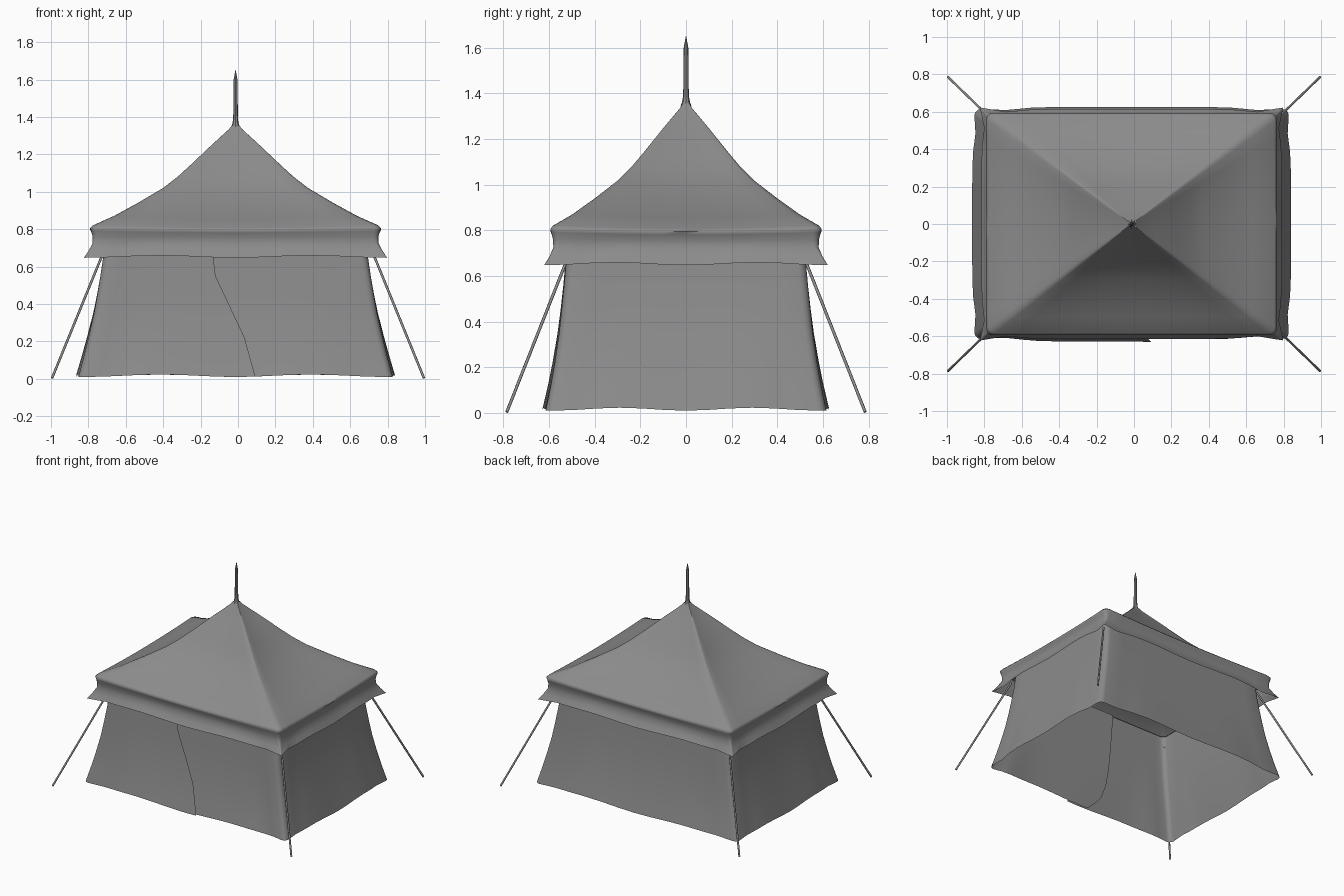
import bpy, bmesh, math
from mathutils import Vector

if "Cube" in bpy.data.objects:
    bpy.data.objects.remove(bpy.data.objects["Cube"])

CX = -0.013          # canvas sits slightly left of the rope centre
N = 12               # segments per side

grey = bpy.data.materials.new("dark_canvas")
grey.diffuse_color = (0.26, 0.26, 0.26, 1)
grey.use_nodes = True
grey.node_tree.nodes["Principled BSDF"].inputs["Base Color"].default_value = grey.diffuse_color


def finish(obj, angle=40):
    obj.data.materials.append(grey)
    bpy.ops.object.select_all(action='DESELECT')
    obj.select_set(True)
    bpy.context.view_layer.objects.active = obj
    bpy.ops.object.shade_smooth_by_angle(angle=math.radians(angle))


def loft(name, rows, closed=True, angle=40):
    bm = bmesh.new()
    vs = [[bm.verts.new(p) for p in row] for row in rows]
    n = len(rows[0])
    for a, b in zip(vs, vs[1:]):
        for i in range(n if closed else n - 1):
            j = (i + 1) % n
            bm.faces.new((a[i], b[i], b[j], a[j]) if rows[0][0][2] > rows[-1][0][2]
                         else (a[i], a[j], b[j], b[i]))
    me = bpy.data.meshes.new(name)
    bm.to_mesh(me)
    bm.free()
    obj = bpy.data.objects.new(name, me)
    bpy.context.collection.objects.link(obj)
    finish(obj, angle)
    return obj


def wave(t, a):
    return a * (1 - math.cos(2 * math.pi * t)) / 2


def belly(t, bulge, dip):
    """Sideways swell of a side, with a fold beside each corner."""
    return bulge * (1 - t ** 4) - dip * math.exp(-((abs(t) - 0.84) / 0.14) ** 2)


def ring(hx, hy, z, r, bulge=0.0, a=0.0, sag=0.0, dip=0.0, front=True):
    """Rounded rectangle from the front right corner anticlockwise."""
    pts = []
    for k, (sx, sy) in enumerate([(1, -1), (1, 1), (-1, 1), (-1, -1)]):
        for i in range(4):
            th = math.radians(-90 + 90 * k + 30 * i)
            pts.append((CX + sx * (hx - r) + r * math.cos(th),
                        sy * (hy - r) + r * math.sin(th), z))
        if k == 3 and not front:
            break
        nx, ny = [(1, 0), (0, 1), (-1, 0), (0, -1)][k]
        for i in range(1, N):
            t = -1 + 2 * i / N
            b = belly(t, bulge, dip)
            pts.append((CX + nx * (hx + b) - ny * t * (hx - r),
                        ny * (hy + b) + nx * t * (hy - r),
                        z + wave(t, a) - sag * (1 - t * t)))
    return pts


def interp(table, z):
    for (z0, v0), (z1, v1) in zip(table, table[1:]):
        if z <= z1:
            return v0 + (v1 - v0) * max(0, (z - z0) / (z1 - z0))
    return table[-1][1]


# Canopy: valance flared at its hem and pinched below the eave ...
canopy = [ring(0.81, 0.622, 0.647, 0.004, -0.008, 0.012, dip=0.018),
          ring(0.785, 0.598, 0.685, 0.010, -0.006, 0.006, dip=0.010),
          ring(0.764, 0.581, 0.725, 0.020, -0.004, 0.002, dip=0.003),
          ring(0.764, 0.583, 0.76, 0.028, -0.003, sag=0.004),
          ring(0.772, 0.590, 0.79, 0.034, -0.002, sag=0.009),
          ring(0.777, 0.594, 0.806, 0.035, sag=0.011)]
# ... running over the eave into a concave roof with softly sagging panels
roof_profile = [(0.820, 0.985, 0.013), (0.87, 0.84, 0.018), (0.94, 0.675, 0.022),
                (1.02, 0.50, 0.022), (1.08, 0.40, 0.02), (1.14, 0.315, 0.015),
                (1.25, 0.165, 0.008), (1.335, 0.045, 0.0), (1.355, 0.026, 0.0)]
canopy += [ring(0.775 * f, 0.592 * f, z, 0.035 * f, sag=s) for z, f, s in roof_profile]
loft("canopy", canopy, angle=75)

# Walls: one open sheet wrapping round to an overlapping front door flap
seam = [(0.0, 0.095), (0.22, 0.035), (0.55, -0.12), (0.65, -0.132), (0.8, -0.135)]
inner = [(0.0, -0.07), (0.08, -0.16), (0.15, -0.21), (0.3, -0.225), (0.8, -0.23)]
half_x = [(0.0, 0.843), (0.17, 0.798), (0.35, 0.757), (0.5, 0.73), (0.65, 0.708), (0.78, 0.695)]
half_y = [(0.0, 0.617), (0.17, 0.582), (0.35, 0.556), (0.5, 0.54), (0.65, 0.526), (0.78, 0.515)]
rows = []
for z in (0.01, 0.06, 0.12, 0.22, 0.35, 0.45, 0.55, 0.65, 0.78):
    hx, hy, r = interp(half_x, z), interp(half_y, z), 0.035
    low = max(0, 1 - z / 0.5)
    bulge, a, dip = 0.012 * low, 0.013 * low, 0.012 * low

    def front(x, y_off):
        t = (x - CX) / (hx - r)
        return (x, -hy - belly(t, bulge, dip) + y_off, z + wave(t, a))
    xi, xs, xe = interp(inner, z), interp(seam, z), hx - r
    right = [front(xi + (CX + xe - xi) * i / N, 0.01 * (1 - i / N) ** 0.5 + 0.004 * low)
             for i in range(N)]
    left = [front(CX - xe + (xs - CX + xe) * i / N, -0.003 * (i / N)) for i in range(1, N + 1)]
    rows.append(right + ring(hx, hy, z, r, bulge, a, dip=dip, front=False) + left)
loft("walls", rows, closed=False, angle=60)

# Narrow ledge joining the wall top to the eave
loft("eave_ledge", [ring(0.69, 0.51, 0.775, 0.035), ring(0.765, 0.583, 0.78, 0.035)])

# Finial pole at the peak
pole = [(1.345, 0.024), (1.36, 0.018), (1.38, 0.014), (1.42, 0.012), (1.56, 0.011),
        (1.60, 0.010), (1.65, 0.001)]
loft("peak_pole", [[(CX + r * math.cos(i * math.pi / 4), r * math.sin(i * math.pi / 4), z)
                    for i in range(8)] for z, r in pole])

# Guy ropes at the four corners
for sx, sy, label in [(1, -1, "front_right"), (1, 1, "back_right"),
                      (-1, 1, "back_left"), (-1, -1, "front_left")]:
    a, b = Vector((sx * 0.994, sy * 0.785, 0.004)), Vector((sx * 0.71, sy * 0.51, 0.70))
    d = b - a
    bpy.ops.mesh.primitive_cylinder_add(vertices=6, radius=0.007, depth=d.length,
                                        location=(a + b) / 2,
                                        rotation=d.to_track_quat('Z', 'Y').to_euler())
    rope = bpy.context.object
    rope.name = "guy_rope_" + label
    finish(rope, 65)
